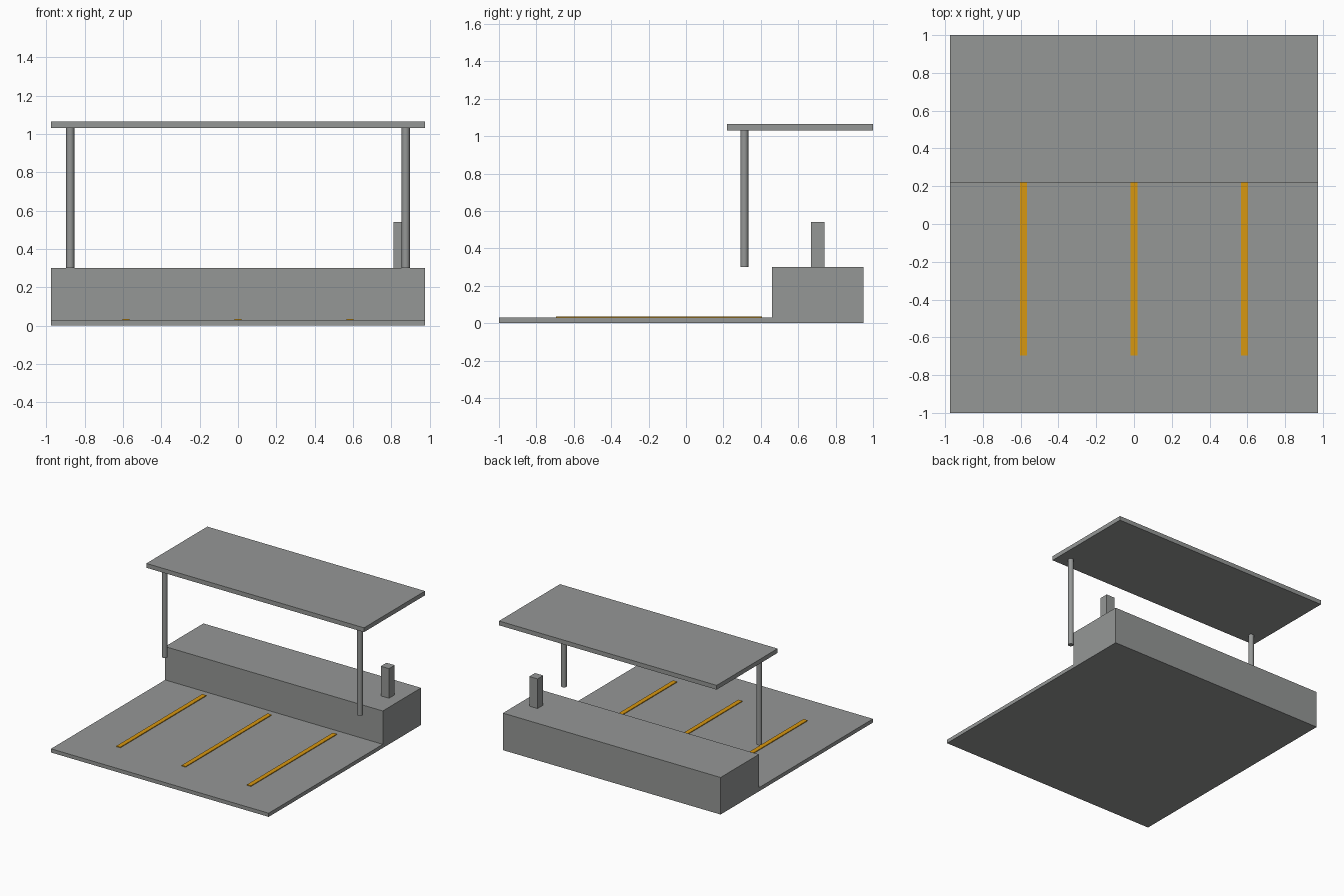
import bpy, bmesh
from mathutils import Matrix, Vector

cube = bpy.data.objects.get("Cube")
if cube:
    bpy.data.objects.remove(cube, do_unlink=True)


def material(name, rgb):
    mat = bpy.data.materials.new(name)
    mat.use_nodes = True
    mat.diffuse_color = (*rgb, 1)
    mat.node_tree.nodes["Principled BSDF"].inputs["Base Color"].default_value = (*rgb, 1)
    return mat


concrete = material("concrete grey", (0.30, 0.31, 0.305))
paint = material("yellow paint", (0.68, 0.31, 0.005))


def add_object(name, bm, mat):
    bmesh.ops.recalc_face_normals(bm, faces=bm.faces)
    mesh = bpy.data.meshes.new(name)
    bm.to_mesh(mesh)
    bm.free()
    mesh.materials.append(mat)
    obj = bpy.data.objects.new(name, mesh)
    bpy.context.collection.objects.link(obj)
    return obj


def box(name, low, high, mat):
    low, high = Vector(low), Vector(high)
    bm = bmesh.new()
    bmesh.ops.create_cube(bm, size=1, matrix=Matrix.Translation((low + high) / 2)
                          @ Matrix.Diagonal((*(high - low), 1)))
    return add_object(name, bm, mat)


HALF = 0.975    # half width of platform and roof
GROUND = 0.03   # paving height
DECK = 0.30     # raised platform height
ROOF = 1.03     # underside of the roof

# Paving and raised platform: one stepped profile pulled across the width
bm = bmesh.new()
profile = [(-1, 0), (0.95, 0), (0.95, DECK), (0.46, DECK), (0.46, GROUND), (-1, GROUND)]
side = bm.faces.new([bm.verts.new((-HALF, y, z)) for y, z in profile])
pulled = bmesh.ops.extrude_face_region(bm, geom=[side], use_keep_orig=True)["geom"]
bmesh.ops.translate(bm, vec=(2 * HALF, 0, 0),
                    verts=[v for v in pulled if isinstance(v, bmesh.types.BMVert)])
add_object("paving_and_platform", bm, concrete)

# Flat roof
box("roof", (-HALF, 0.22, ROOF), (HALF, 1, ROOF + 0.035), concrete)

# Round roof posts in front of the platform
for label, x in (("right", -0.875), ("left", 0.875)):
    bm = bmesh.new()
    bmesh.ops.create_cone(bm, cap_ends=True, segments=16, radius1=0.021, radius2=0.021,
                          depth=ROOF - DECK,
                          matrix=Matrix.Translation((x, 0.312, (ROOF + DECK) / 2)))
    post = add_object(label + "_roof_post", bm, concrete)
    bpy.context.view_layer.objects.active = post
    post.select_set(True)
    bpy.ops.object.shade_smooth_by_angle()
    post.select_set(False)

# Small pillar on the platform
box("pillar", (0.812, 0.667, DECK), (0.886, 0.74, 0.54), concrete)

# Painted bay lines
for label, x in (("right", -0.585), ("middle", 0), ("left", 0.585)):
    box(label + "_bay_line", (x - 0.018, -0.695, GROUND), (x + 0.018, 0.405, GROUND + 0.006), paint)
